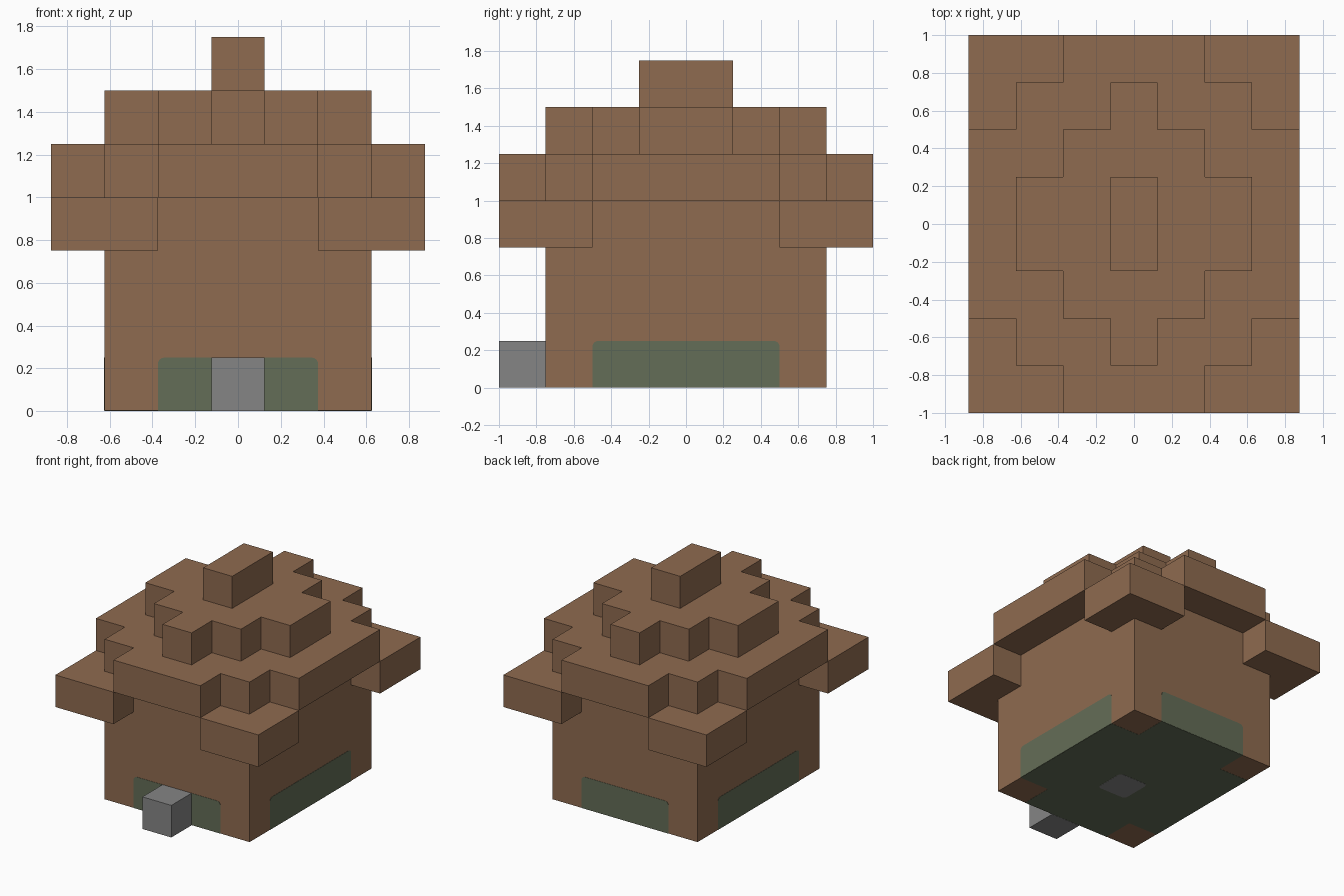
import bpy, bmesh, math
from mathutils import Matrix, Vector

cube = bpy.data.objects.get("Cube")
if cube:
    bpy.data.objects.remove(cube, do_unlink=True)

U = 0.25          # block size
H = U / 2
SKIN = 0.002      # thickness of painted plates


def material(name, rgb):
    m = bpy.data.materials.new(name)
    m.use_nodes = True
    m.diffuse_color = (*rgb, 1)
    m.node_tree.nodes["Principled BSDF"].inputs["Base Color"].default_value = (*rgb, 1)
    return m


BROWN = material("earth brown", (0.275, 0.147, 0.080))
GREEN = material("moss green", (0.127, 0.153, 0.095))
GREY = material("stone grey", (0.235, 0.235, 0.235))


def prism(name, outline, z0, z1, mat, matrix=Matrix()):
    """Extrude a flat outline from z0 to z1, then place it."""
    bm = bmesh.new()
    face = bm.faces.new([bm.verts.new((x, y, z0)) for x, y in outline])
    top = bmesh.ops.extrude_face_region(bm, geom=[face])["geom"]
    bmesh.ops.translate(bm, vec=Vector((0, 0, z1 - z0)),
                        verts=[g for g in top if isinstance(g, bmesh.types.BMVert)])
    bmesh.ops.recalc_face_normals(bm, faces=bm.faces)
    bm.transform(matrix)
    mesh = bpy.data.meshes.new(name)
    bm.to_mesh(mesh)
    bm.free()
    mesh.materials.append(mat)
    obj = bpy.data.objects.new(name, mesh)
    bpy.context.collection.objects.link(obj)
    return obj


def rect(x0, x1, y0, y1):
    return [(x0, y0), (x1, y0), (x1, y1), (x0, y1)]


def stepped(widths, depths):
    """Symmetric staircase outline; widths grow as depths shrink."""
    quarter = []
    for i, (w, d) in enumerate(zip(widths, depths)):
        quarter.append((w, d))
        if i + 1 < len(widths):
            quarter.append((w, depths[i + 1]))
    right = quarter + [(x, -y) for x, y in reversed(quarter)]
    return right + [(-x, -y) for x, y in right]


def rounded(x0, x1, y0, y1, r=0.03, bottom=True):
    """Rectangle with rounded corners, optionally square at the bottom."""
    pts = [] if bottom else [(x0, y0), (x1, y0)]
    corners = [(x1 - r, y1 - r, 0), (x0 + r, y1 - r, 90)]
    if bottom:
        corners += [(x0 + r, y0 + r, 180), (x1 - r, y0 + r, 270)]
    for cx, cy, start in corners:
        for k in range(5):
            a = math.radians(start + 22.5 * k)
            pts.append((cx + r * math.cos(a), cy + r * math.sin(a)))
    return pts


# Main body
prism("body", rect(-5 * H, 5 * H, -3 * U, 3 * U), SKIN, 4 * U, BROWN)

# Drooping corner blocks wrapped around the body
corner = [(3 * H, 4 * U), (7 * H, 4 * U), (7 * H, 2 * U),
          (5 * H, 2 * U), (5 * H, 3 * U), (3 * H, 3 * U)]
for side, sx in (("left", 1), ("right", -1)):
    for end, sy in (("front", -1), ("back", 1)):
        prism(f"{end}_{side}_eave", [(x * sx, y * sy) for x, y in corner],
              3 * U, 4 * U, BROWN)

# Stepped cap layers and ridge block
prism("lower_cap", stepped([3 * H, 5 * H, 7 * H], [4 * U, 3 * U, 2 * U]), 4 * U, 5 * U, BROWN)
prism("upper_cap", stepped([H, 3 * H, 5 * H], [3 * U, 2 * U, U]), 5 * U, 6 * U, BROWN)
prism("ridge_block", rect(-H, H, -U, U), 6 * U, 7 * U, BROWN)

# Stone doorstep
prism("doorstep", rect(-H, H, -4 * U, -3 * U), 0, U, GREY)

# Painted wall panels on all four sides
for name, angle, half, dist in (("front", 0, 3 * H, 3 * U), ("left", 90, 2 * U, 5 * H),
                                ("back", 180, 3 * H, 3 * U), ("right", 270, 2 * U, 5 * H)):
    place = (Matrix.Rotation(math.radians(angle), 4, 'Z')
             @ Matrix.Translation((0, -dist, 0))
             @ Matrix.Rotation(math.radians(90), 4, 'X'))
    prism(f"{name}_panel", rounded(-half, half, SKIN, U, bottom=False), 0, SKIN, GREEN, place)

# Painted underside: cross-shaped floor with a stone square
prism("floor_panel", stepped([3 * H, 5 * H], [3 * U, 2 * U]), SKIN / 2, SKIN, GREEN)
prism("floor_stone", rounded(-H, H, -U, 0), 0, SKIN, GREY)
